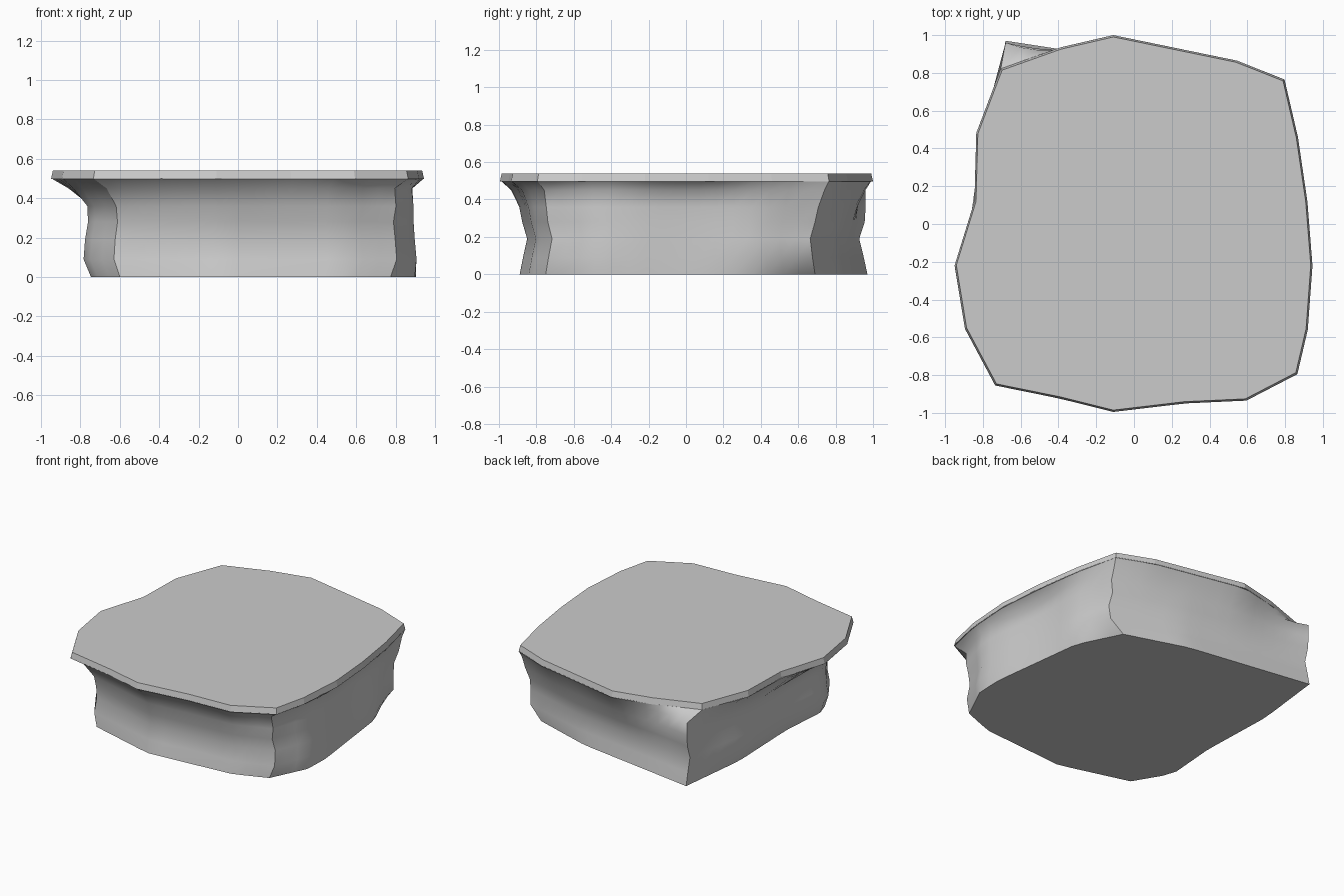
import bpy, bmesh
from mathutils import Vector

if "Cube" in bpy.data.objects:
    bpy.data.objects.remove(bpy.data.objects["Cube"])

SEG = 16  # divisions per side

# Outlines as four sides (front, right, back, left); each starts at its corner
slab_sides = [
    [(-.735, -.855), (-.39, -.925), (-.11, -.995), (.27, -.95), (.595, -.935)],
    [(.865, -.795), (.92, -.56), (.945, -.22), (.918, .12), (.868, .46)],
    [(.797, .765), (.545, .865), (-.11, 1.0), (-.39, .935)],
    [(-.705, .823), (-.835, .482), (-.845, .12), (-.95, -.22), (-.895, -.555)],
]
base_sides = [
    [(-.60, -.75), (-.10, -.89), (.54, -.84)],
    [(.775, -.75), (.90, -.49), (.905, -.29), (.82, .39)],
    [(.67, .69), (.23, .83)],
    [(-.68, .97), (-.74, .45), (-.72, -.11), (-.75, -.50)],
]


def sample(points, n):
    """n points evenly spaced along a polyline, end excluded"""
    pts = [Vector(p) for p in points]
    lens = [(b - a).length for a, b in zip(pts, pts[1:])]
    out = []
    for i in range(n):
        d = sum(lens) * i / n
        k = 0
        while d > lens[k]:
            d -= lens[k]
            k += 1
        out.append(pts[k].lerp(pts[k + 1], d / lens[k]))
    return out


def ring(sides):
    out = []
    for i, s in enumerate(sides):
        out += sample(s + [sides[(i + 1) % 4][0]], SEG)
    return out


def loft(name, rings, corner_step=0):
    """skin stacked rings; with corner_step the walls are smooth between corners"""
    bm = bmesh.new()
    rows = [[bm.verts.new(p) for p in r] for r in rings]
    n = len(rows[0])
    for a, b in zip(rows, rows[1:]):
        for i in range(n):
            j = (i + 1) % n
            f = bm.faces.new((a[i], a[j], b[j], b[i]))
            f.smooth = corner_step > 0
    for cap in (rows[0][::-1], rows[-1]):
        f = bm.faces.new(cap)
        for e in f.edges:
            e.smooth = False
    if corner_step:
        for a, b in zip(rows, rows[1:]):
            for i in range(0, n, corner_step):
                bm.edges.get((a[i], b[i])).smooth = False
    bmesh.ops.recalc_face_normals(bm, faces=bm.faces)
    me = bpy.data.meshes.new(name)
    bm.to_mesh(me)
    bm.free()
    ob = bpy.data.objects.new(name, me)
    bpy.context.collection.objects.link(ob)
    return ob


base, top = ring(base_sides), ring(slab_sides)

# Body levels: height, left / right / y scale, bulge at the right corners
# (front, back), flare towards the slab on front, right, back, left
levels = [
    (0.00, 1.00, 1.00, 1.00, 0, 0, 0, 0, 0, 0),
    (0.09, 1.05, .995, .98, .035, .10, 0, 0, 0, 0),
    (0.19, 1.04, .985, .955, .035, .11, 0, 0, .05, 0),
    (0.28, 1.02, .98, .985, .03, .10, 0, 0, .12, 0),
    (0.36, 1.01, .97, .99, .045, .13, .1, .08, .3, .08),
    (0.45, 1.00, .95, .99, .03, .13, .5, .3, .7, .62),
    (0.50, 1.00, 1.00, 1.00, 0, 0, 1, 1, 1, 1),
]
body_rings = []
for z, sl, sr, sy, bf, bb, *flare in levels:
    row = []
    for i, (b, t) in enumerate(zip(base, top)):
        side, u = divmod(i / SEG, 1)
        side = int(side)
        f = flare[side]
        # ease between neighbouring sides; the back left corner stays out
        if side == 0:
            f += (flare[1] - f) * max(0, u - .7) / .3
        elif side == 1:
            f += (flare[2] - f) * max(0, u - .6) / .4
        if z < .5:
            if side == 2:
                f *= min(1, (1 - u) / .3)
            elif side == 3:
                f *= min(1, u / .3)
        # bulging right corners
        corner = {0: u, 1: abs(2 * u - 1), 2: 1 - u, 3: 0}[side] ** 2
        bulge = corner * (bf if b.y < 0 else bb)
        left = 1 + (sl - 1) * min(1, max(0, (.95 - b.y) / .4))
        p = Vector((b.x * (left if b.x < 0 else sr) + bulge, b.y * sy)).lerp(t, f)
        row.append((p.x, p.y, z))
    body_rings.append(row)
loft("cushion_body", body_rings, SEG)

# Top slab: thin flat plate, slightly tapered
outline = [p for s in slab_sides for p in s]
loft("top_slab", [[(x * k, y * k, z) for x, y in outline]
                  for z, k in ((.497, 1.0), (.54, .99))])
